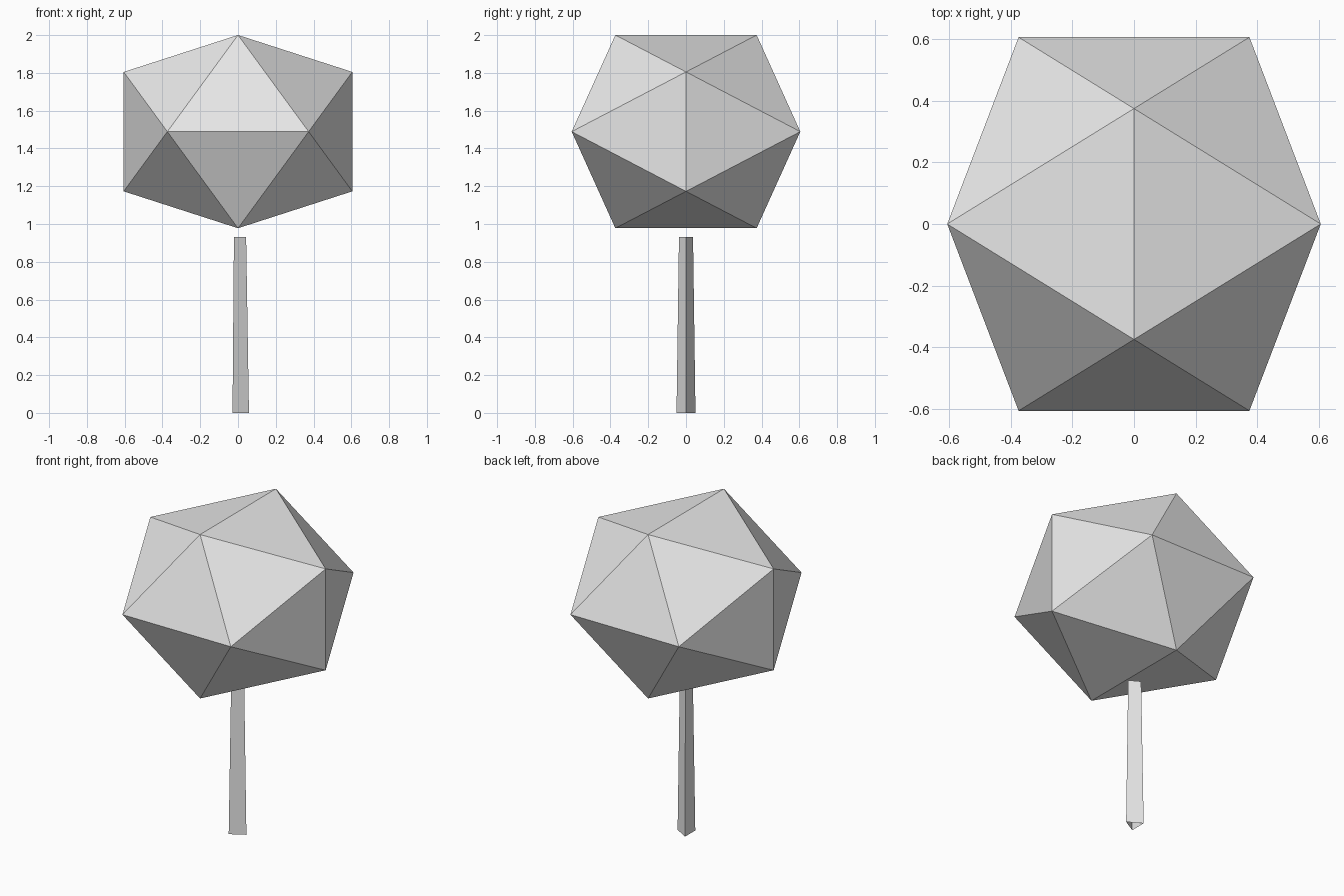
import bpy, bmesh, math
from mathutils import Vector, Matrix

if "Cube" in bpy.data.objects:
    bpy.data.objects.remove(bpy.data.objects["Cube"])


def material(name, rgb):
    m = bpy.data.materials.new(name)
    m.diffuse_color = (*rgb, 1)
    m.use_nodes = True
    m.node_tree.nodes["Principled BSDF"].inputs["Base Color"].default_value = m.diffuse_color
    return m


def add_object(name, bm, mat):
    bmesh.ops.recalc_face_normals(bm, faces=bm.faces)
    mesh = bpy.data.meshes.new(name)
    bm.to_mesh(mesh)
    bm.free()
    mesh.materials.append(mat)
    obj = bpy.data.objects.new(name, mesh)
    bpy.context.collection.objects.link(obj)
    return obj


grey = material("light grey", (0.8, 0.8, 0.8))

# Foliage: icosahedron resting on an edge, slightly flattened in height
PHI = (1 + math.sqrt(5)) / 2
UNIT, SQUASH, CENTRE_Z = 0.374, 0.845, 1.489
bm = bmesh.new()
for a in (-1, 1):
    for b in (-PHI, PHI):
        for p in ((0, a, b), (b, 0, a), (a, b, 0)):
            bm.verts.new(Vector(p) * UNIT)
bmesh.ops.convex_hull(bm, input=bm.verts)
bmesh.ops.scale(bm, verts=bm.verts, vec=(1, 1, SQUASH))
bmesh.ops.translate(bm, verts=bm.verts, vec=(0, 0, CENTRE_Z))
add_object("foliage", bm, grey)

# Trunk: open three-sided tapered tube, one corner pointing to +x
HEIGHT = 0.93
bm = bmesh.new()
bmesh.ops.create_cone(bm, cap_ends=False, segments=3, radius1=0.058,
                      radius2=0.043, depth=HEIGHT,
                      matrix=Matrix.Translation((0, 0, HEIGHT / 2)))
corner = max(bm.verts, key=lambda v: v.co.xy.length).co
turn = Matrix.Rotation(-math.atan2(corner.y, corner.x), 3, 'Z')
bmesh.ops.rotate(bm, verts=bm.verts, cent=(0, 0, 0), matrix=turn)
add_object("trunk", bm, grey)
